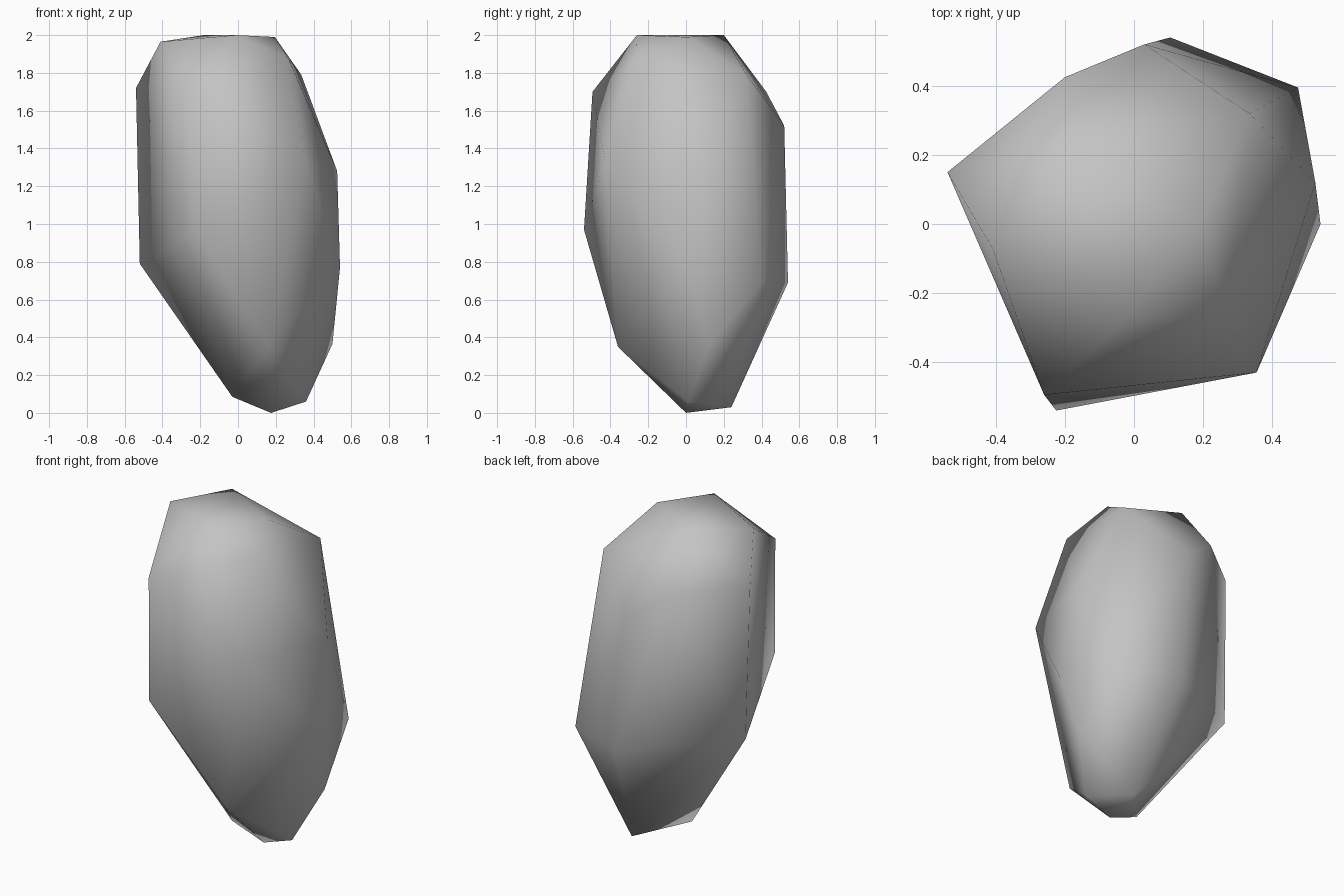
import bpy
import bmesh

# Remove the default cube only
default_cube = bpy.data.objects.get("Cube")
if default_cube:
    bpy.data.objects.remove(default_cube, do_unlink=True)


def make_material(name, colour):
    """Flat material that shows in the viewport and in a render."""
    material = bpy.data.materials.new(name)
    material.use_nodes = True
    material.diffuse_color = colour
    shader = material.node_tree.nodes["Principled BSDF"]
    shader.inputs["Base Color"].default_value = colour
    shader.inputs["Roughness"].default_value = 0.9
    return material


def make_hull(name, corners, material):
    """Closed convex stone wrapped around its corner points."""
    mesh = bpy.data.meshes.new(name)
    bm = bmesh.new()
    for corner in corners:
        bm.verts.new(corner)
    result = bmesh.ops.convex_hull(bm, input=bm.verts[:])
    unused = [item for item in result["geom_interior"]
              if isinstance(item, bmesh.types.BMVert)]
    bmesh.ops.delete(bm, geom=unused, context="VERTS")
    bmesh.ops.recalc_face_normals(bm, faces=bm.faces[:])
    for face in bm.faces:
        face.smooth = True
    bm.to_mesh(mesh)
    bm.free()
    mesh.materials.append(material)
    stone = bpy.data.objects.new(name, mesh)
    bpy.context.collection.objects.link(stone)
    return stone


# Corner points of the boulder, grouped by region
crown = [(-.18, .2, 2), (.195, 0, 1.99), (-.01, -.26, 2),
         (-.41, -.07, 1.965), (.27, -.262, 1.87)]
shoulder = [(.335, .32, 1.79), (-.54, .15, 1.72), (-.2, .425, 1.7),
            (-.26, -.495, 1.7), (.03, .52, 1.52)]
waist = [(.355, -.43, 1.34), (.525, .12, 1.28), (-.225, -.54, .97),
         (-.52, .165, .79), (.54, 0, .77), (.105, .54, .69),
         (.475, .395, .69)]
foot = [(.165, -.36, .35), (.5, .125, .365), (-.03, -.015, .085),
        (.36, .01, .06), (.2, .24, .03), (.175, 0, 0)]

stone_grey = make_material("stone_grey", (.55, .55, .55, 1))
make_hull("boulder", crown + shoulder + waist + foot, stone_grey)
